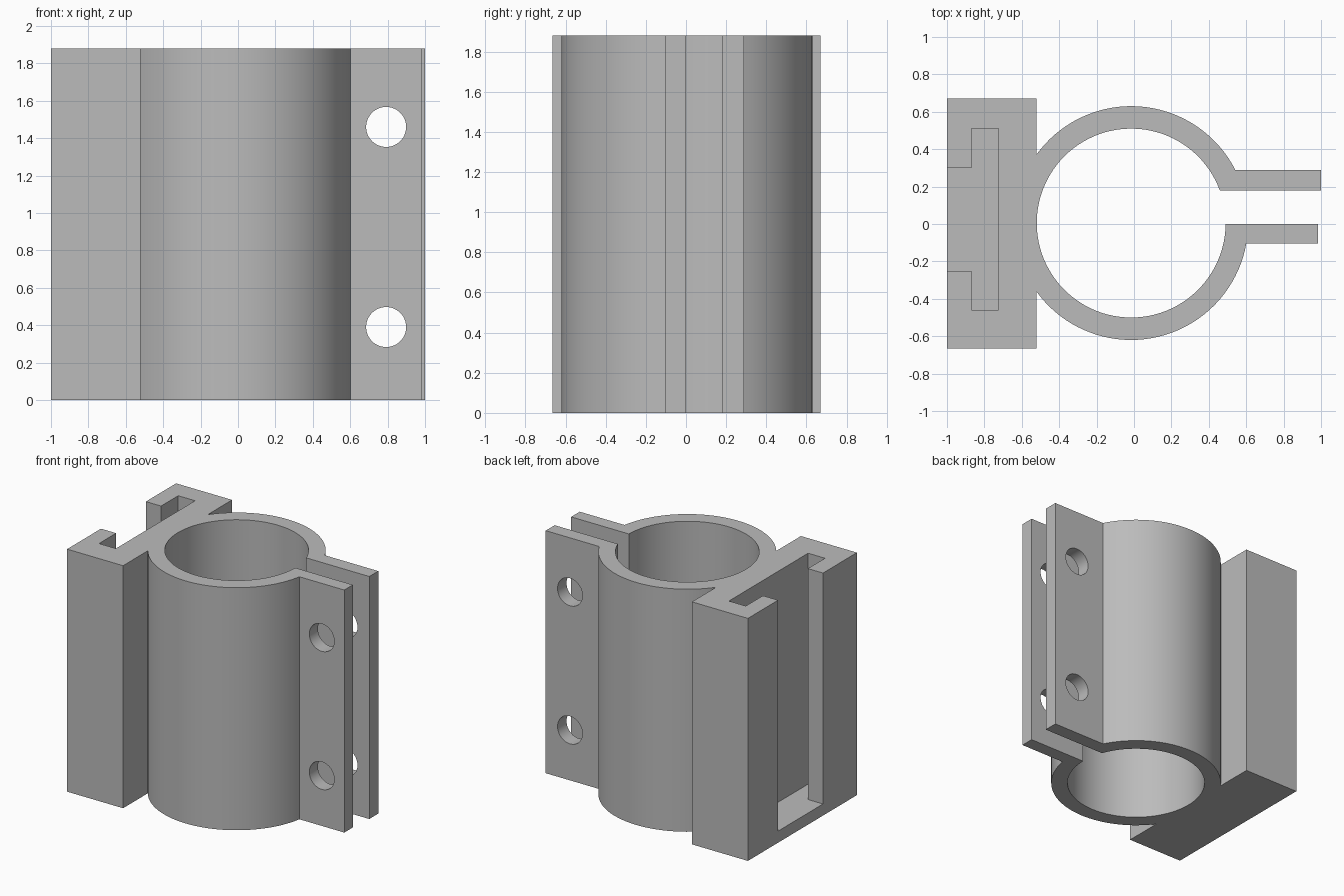
import bpy
import bmesh
import math

if "Cube" in bpy.data.objects:
    bpy.data.objects.remove(bpy.data.objects["Cube"])

HEIGHT = 1.88
CX, CY = -0.015, 0.005        # bore centre
R_IN, R_OUT = 0.505, 0.625

grey = bpy.data.materials.new("plain grey")
grey.diffuse_color = (0.5, 0.5, 0.5, 1)
grey.use_nodes = True
grey.node_tree.nodes["Principled BSDF"].inputs["Base Color"].default_value = grey.diffuse_color


def prism(name, outline, z0, z1):
    """Extrude a closed xy outline from z0 to z1."""
    bm = bmesh.new()
    base = bm.faces.new([bm.verts.new((x, y, z0)) for x, y in outline])
    grown = bmesh.ops.extrude_face_region(bm, geom=[base])["geom"]
    verts = [v for v in grown if isinstance(v, bmesh.types.BMVert)]
    bmesh.ops.translate(bm, verts=verts, vec=(0, 0, z1 - z0))
    bmesh.ops.recalc_face_normals(bm, faces=bm.faces)
    mesh = bpy.data.meshes.new(name)
    bm.to_mesh(mesh)
    bm.free()
    mesh.materials.append(grey)
    obj = bpy.data.objects.new(name, mesh)
    bpy.context.collection.objects.link(obj)
    return obj


def arc(r, a0, a1, n):
    return [(CX + r * math.cos(a0 + (a1 - a0) * i / n),
             CY + r * math.sin(a0 + (a1 - a0) * i / n)) for i in range(n + 1)]


def angle_at_y(r, y):
    return math.asin((y - CY) / r)


# Clamp ring, split tabs and mounting block share one outline
block_x = CX - R_IN
block_angle = math.acos((block_x - CX) / R_OUT)
tau = 2 * math.pi
outline = [(1.0, 0.18), (1.0, 0.29)]
outline += arc(R_OUT, angle_at_y(R_OUT, 0.29), block_angle, 36)
outline += [(block_x, 0.67), (-1.0, 0.67), (-1.0, -0.665), (block_x, -0.665)]
outline += arc(R_OUT, tau - block_angle, tau + angle_at_y(R_OUT, -0.105), 40)
outline += [(0.985, -0.105), (0.985, 0.0)]
outline += arc(R_IN, tau + angle_at_y(R_IN, 0.0), angle_at_y(R_IN, 0.18), 95)
clamp = prism("clamp_bracket", outline, 0, HEIGHT)

# T-shaped slot, open at the top and closed by a floor
slot = [(-1.1, -0.25), (-0.87, -0.25), (-0.87, -0.46), (-0.725, -0.46),
        (-0.725, 0.51), (-0.87, 0.51), (-0.87, 0.30), (-1.1, 0.30)]
cutters = [prism("slot_cutter", slot, 0.09, HEIGHT + 0.1)]

# Bolt holes through both tabs
for z in (0.39, 1.46):
    bpy.ops.mesh.primitive_cylinder_add(
        vertices=48, radius=0.107, depth=0.8,
        location=(0.792, 0.1, z), rotation=(math.pi / 2, 0, 0))
    hole = bpy.context.object
    hole.name = "bolt_hole_cutter"
    hole.data.materials.append(grey)
    cutters.append(hole)

bpy.context.view_layer.objects.active = clamp
for cutter in cutters:
    mod = clamp.modifiers.new("cut", "BOOLEAN")
    mod.operation = "DIFFERENCE"
    mod.solver = "EXACT"
    mod.object = cutter
    bpy.ops.object.modifier_apply(modifier=mod.name)
    bpy.data.objects.remove(cutter)

# Smooth bore and ring, crisp edges
bpy.ops.object.select_all(action="DESELECT")
clamp.select_set(True)
bpy.ops.object.shade_smooth_by_angle(angle=math.radians(30))
